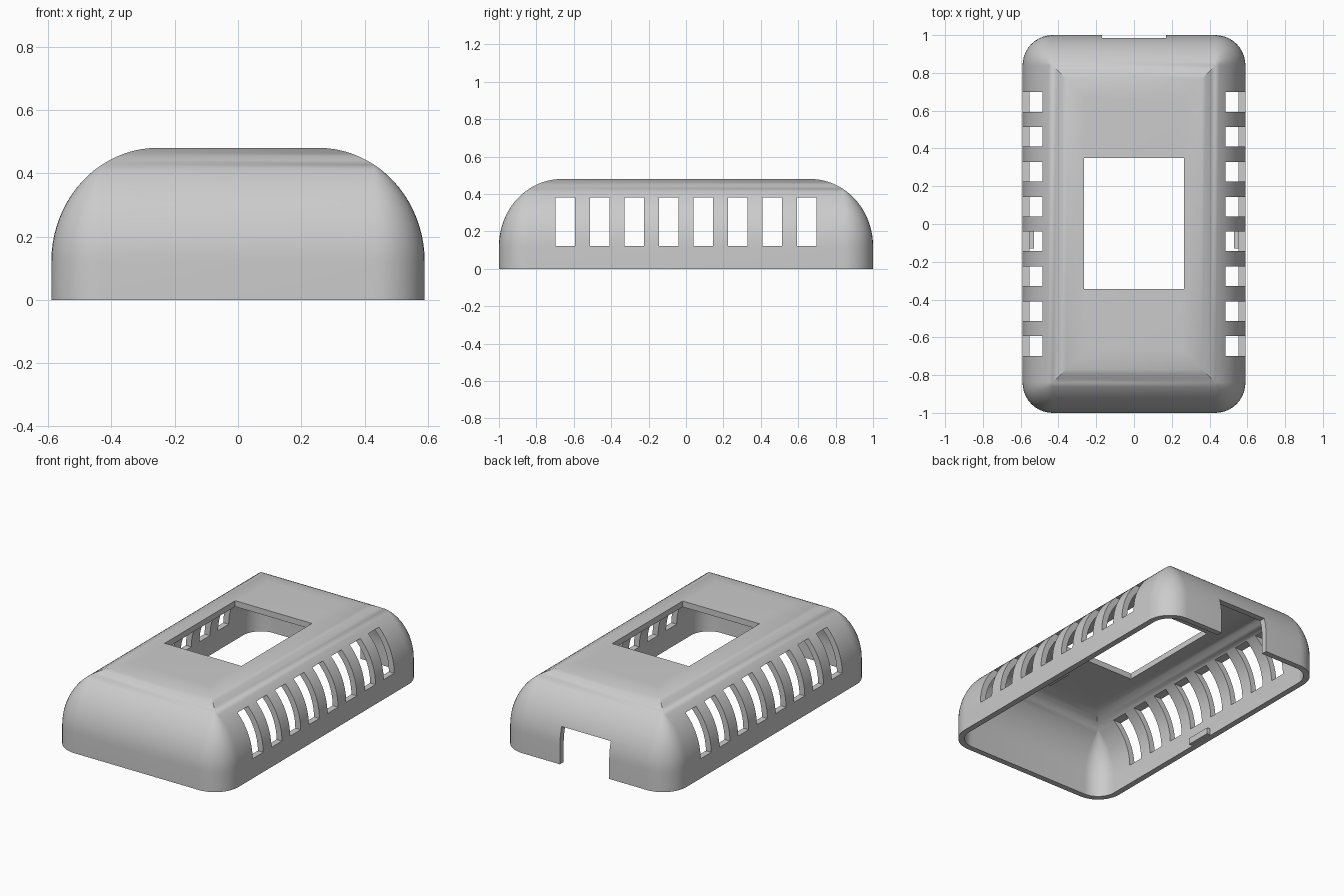
import bpy
import bmesh
from math import sin, cos, pi
from mathutils import Vector

cube = bpy.data.objects.get("Cube")
if cube:
    bpy.data.objects.remove(cube, do_unlink=True)

HALF_X, HALF_Y, HEIGHT = 0.59, 1.0, 0.48
SHOULDER, CURVE, CORNER, WALL = 0.12, 0.335, 0.16, 0.037

grey = bpy.data.materials.new("light_grey")
grey.use_nodes = True
colour = (0.6, 0.6, 0.6, 1)
grey.diffuse_color = colour
grey.node_tree.nodes["Principled BSDF"].inputs["Base Color"].default_value = colour


def finish(bm, name):
    bmesh.ops.recalc_face_normals(bm, faces=bm.faces)
    mesh = bpy.data.meshes.new(name)
    bm.to_mesh(mesh)
    bm.free()
    obj = bpy.data.objects.new(name, mesh)
    mesh.materials.append(grey)
    bpy.context.collection.objects.link(obj)
    return obj


def add_box(bm, low, high):
    low, high = Vector(low), Vector(high)
    verts = bmesh.ops.create_cube(bm, size=1)["verts"]
    bmesh.ops.scale(bm, vec=high - low, verts=verts)
    bmesh.ops.translate(bm, vec=(low + high) / 2, verts=verts)


def ring(bm, inset, z, steps=10):
    """Rounded rectangle whose corners tighten to a mitre as it shrinks."""
    r = max(CORNER - inset, 0)
    cx, cy = HALF_X - inset - r, HALF_Y - inset - r
    verts = []
    for corner, (sx, sy) in enumerate([(1, 1), (-1, 1), (-1, -1), (1, -1)]):
        for i in range(steps + 1):
            a = (corner + i / steps) * pi / 2
            verts.append(bm.verts.new((sx * cx + r * cos(a), sy * cy + r * sin(a), z)))
    return verts


def dome_levels(offset, steps=20):
    """Inset and height pairs: straight wall, then elliptical shoulder."""
    levels = [(offset, 0)]
    for i in range(steps + 1):
        t = i / steps * pi / 2
        levels.append((offset + (CURVE - offset) * (1 - cos(t)),
                       SHOULDER + (HEIGHT - SHOULDER - offset) * sin(t)))
    return levels


# Hollow shell: outer and inner domes joined at the bottom rim
bm = bmesh.new()
outer = [ring(bm, *level) for level in dome_levels(0)]
inner = [ring(bm, *level) for level in dome_levels(WALL)]
rings = outer[::-1] + inner
for a, b in zip(rings, rings[1:]):
    for i in range(len(a)):
        j = (i + 1) % len(a)
        bm.faces.new((a[i], a[j], b[j], b[i]))
bm.faces.new(rings[0])
bm.faces.new(rings[-1])
bmesh.ops.remove_doubles(bm, verts=bm.verts, dist=0.0001)
shell = finish(bm, "case_shell")

# Cutters: display window, rear cable notch, side vents
bm = bmesh.new()
add_box(bm, (-0.265, -0.345, 0.4), (0.265, 0.35, 0.6))
add_box(bm, (-0.17, 0.8, -0.1), (0.17, 1.1, 0.23))
for i in range(8):
    y = (i - 3.5) * 0.1845
    for side in (-1, 1):
        x0, x1 = sorted((side * 0.4, side * 0.7))
        add_box(bm, (x0, y - 0.052, 0.123), (x1, y + 0.052, 0.382))
cutter = finish(bm, "opening_cutter")
cutter.hide_render = True

cut = shell.modifiers.new("openings", 'BOOLEAN')
cut.operation = 'DIFFERENCE'
cut.solver = 'EXACT'
cut.object = cutter
bpy.ops.object.select_all(action='DESELECT')
bpy.context.view_layer.objects.active = shell
shell.select_set(True)
bpy.ops.object.modifier_apply(modifier=cut.name)
bpy.data.objects.remove(cutter, do_unlink=True)
bpy.ops.object.shade_smooth_by_angle(angle=pi / 6)

# Small snap tabs inside the long walls
for name, side in (("left_snap_tab", 1), ("right_snap_tab", -1)):
    bm = bmesh.new()
    x0, x1 = sorted((side * 0.53, side * 0.565))
    add_box(bm, (x0, -0.13, 0.005), (x1, 0.035, 0.045))
    finish(bm, name)
